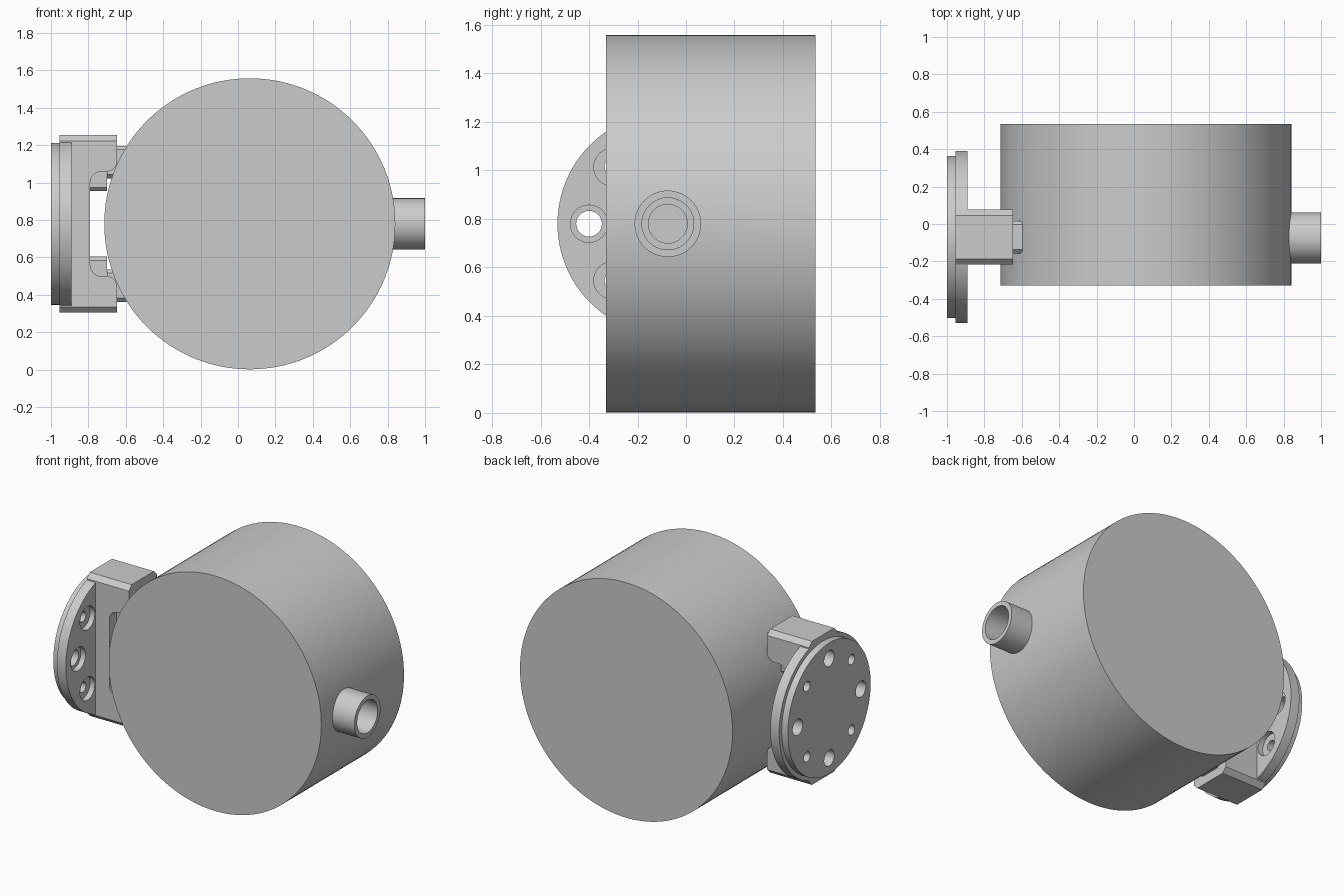
import bpy, bmesh
from math import sin, cos, pi, radians
from mathutils import Matrix, Vector

cube = bpy.data.objects.get("Cube")
if cube:
    bpy.data.objects.remove(cube, do_unlink=True)

grey = bpy.data.materials.new("plain_grey")
grey.use_nodes = True
COLOR = (0.6, 0.6, 0.6, 1)
grey.diffuse_color = COLOR
grey.node_tree.nodes["Principled BSDF"].inputs["Base Color"].default_value = COLOR

AY, AZ = -0.07, 0.78    # shared axis of flange and outlet


def finish(name, bm):
    bmesh.ops.recalc_face_normals(bm, faces=bm.faces[:])
    me = bpy.data.meshes.new(name)
    bm.to_mesh(me)
    bm.free()
    me.materials.append(grey)
    ob = bpy.data.objects.new(name, me)
    bpy.context.collection.objects.link(ob)
    return ob


def prism(name, points, direction):
    """Extrude a closed 3D outline along a direction."""
    bm = bmesh.new()
    face = bm.faces.new([bm.verts.new(p) for p in points])
    out = bmesh.ops.extrude_face_region(bm, geom=[face])
    moved = [g for g in out["geom"] if isinstance(g, bmesh.types.BMVert)]
    bmesh.ops.translate(bm, verts=moved, vec=Vector(direction))
    return finish(name, bm)


def lathe(name, profile, y, z, segments=64):
    """Turn a (x, radius) profile round an x-parallel axis, with end caps."""
    bm = bmesh.new()
    rings = [[bm.verts.new((x, y + r * cos(2 * pi * i / segments), z + r * sin(2 * pi * i / segments)))
              for i in range(segments)] for x, r in profile]
    for a, b in zip(rings, rings[1:]):
        for i in range(segments):
            j = (i + 1) % segments
            bm.faces.new((a[i], a[j], b[j], b[i]))
    bm.faces.new(rings[0])
    bm.faces.new(rings[-1])
    return finish(name, bm)


def chamfered_bar(name, x0, x1, z, hy, hz, c):
    """Bar along x with chamfered long edges."""
    corners = [(hy, hz - c), (hy - c, hz), (c - hy, hz), (-hy, hz - c),
               (-hy, c - hz), (c - hy, -hz), (hy - c, -hz), (hy, c - hz)]
    return prism(name, [(x0, AY + a, z + b) for a, b in corners], (x1 - x0, 0, 0))


def cut(ob, cutters):
    for c in cutters:
        m = ob.modifiers.new("cut", 'BOOLEAN')
        m.operation = 'DIFFERENCE'
        m.solver = 'EXACT'
        m.object = c
    bpy.context.view_layer.update()
    me = bpy.data.meshes.new_from_object(ob.evaluated_get(bpy.context.evaluated_depsgraph_get()))
    ob.modifiers.clear()
    ob.data = me


# Main parts
bm = bmesh.new()
bmesh.ops.create_cone(bm, cap_ends=True, segments=128, radius1=0.778, radius2=0.778, depth=0.865,
                      matrix=Matrix.Translation((0.063, 0.1025, AZ)) @ Matrix.Rotation(pi / 2, 4, 'X'))
drum = finish("drum", bm)
outlet = lathe("outlet_tube", [(0.7, 0.137), (1.0, 0.137)], AY - 0.005, AZ)
flange = lathe("flange", [(-1.0, 0.433), (-0.955, 0.433), (-0.955, 0.46), (-0.89, 0.46)], AY, AZ, 96)
bracket = chamfered_bar("bracket", -0.955, -0.648, AZ, 0.147, 0.475, 0.031)
parts = [drum, outlet, flange, bracket]

# Webs and bolt bosses on the two fork arms
bosses = []
for side, s in (("upper", 1), ("lower", -1)):
    bosses.append(chamfered_bar(side + "_web", -0.9, -0.70, AZ + s * 0.25, 0.075, 0.075, 0.02))
    bosses.append(chamfered_bar(side + "_boss", -0.7, -0.595, AZ + s * 0.33, 0.087, 0.087, 0.02))
parts += bosses

# Fork opening with filleted roots and rounded arm tips
steps = [radians(15 * i) for i in range(7)]
half = [(-0.73 - 0.06 * cos(a), 0.22 + 0.06 * sin(a)) for a in steps]
half += [(-0.70 + 0.052 * sin(a), 0.332 - 0.052 * cos(a)) for a in steps]
half.append((-0.6, 0.332))
outline = half + [(x, -z) for x, z in reversed(half)]
opening = prism("fork_cutter", [(x, -0.5, AZ + z) for x, z in outline], (0, 1, 0))
cut(bracket, [opening])

# Flange bolt circle: large and small holes alternate
through, sinks = [], []
for i in range(8):
    a = i * pi / 4
    y, z = AY + 0.33 * cos(a), AZ + 0.33 * sin(a)
    r = 0.033 if i % 2 else 0.053
    through.append(lathe("hole_cutter", [(-1.1, r), (-0.55, r)], y, z, 32))
    if i % 4 != 2:
        sinks.append(lathe("sink_cutter", [(-0.925, 0.077), (-0.86, 0.077)], y, z, 32))
cut(flange, through + sinks)
cut(bracket, through)
for ob in bosses:
    cut(ob, through)

# Stepped bore of the outlet
bore = lathe("bore_cutter", [(0.6, 0.08), (0.8, 0.08), (0.8, 0.107), (1.1, 0.107)], AY - 0.005, AZ)
cut(outlet, [bore])
cut(drum, [bore])

for c in through + sinks + [opening, bore]:
    bpy.data.objects.remove(c, do_unlink=True)

bpy.ops.object.select_all(action='DESELECT')
for ob in parts:
    ob.select_set(True)
bpy.context.view_layer.objects.active = drum
bpy.ops.object.shade_smooth_by_angle(angle=radians(30))
bpy.ops.object.select_all(action='DESELECT')
